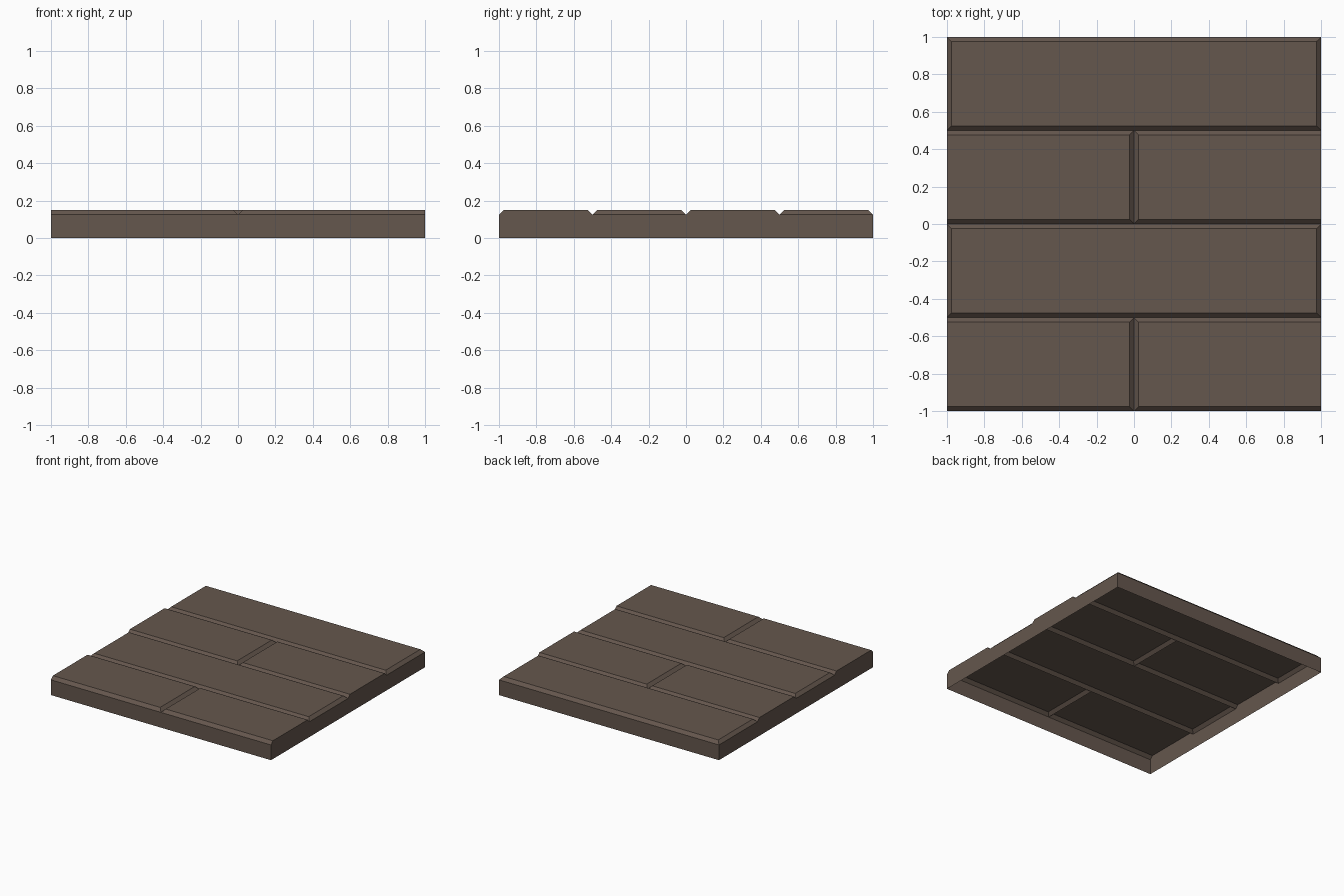
import bpy, bmesh

if "Cube" in bpy.data.objects:
    bpy.data.objects.remove(bpy.data.objects["Cube"])

TOP, SEAM, BEVEL = 0.15, 0.125, 0.025

stone = bpy.data.materials.new("brown stone")
stone.diffuse_color = (0.130, 0.095, 0.075, 1)
stone.use_nodes = True
stone.node_tree.nodes["Principled BSDF"].inputs["Base Color"].default_value = stone.diffuse_color


def make_object(name, bm):
    mesh = bpy.data.meshes.new(name)
    bm.to_mesh(mesh)
    bm.free()
    mesh.materials.append(stone)
    obj = bpy.data.objects.new(name, mesh)
    bpy.context.collection.objects.link(obj)
    return obj


def open_block(name, lower, upper, z0, z1, capped):
    """Tapered block without a bottom; lower and upper are (x0, x1, y0, y1)."""
    bm = bmesh.new()

    def ring(r, z):
        x0, x1, y0, y1 = r
        return [bm.verts.new((x, y, z))
                for x, y in ((x0, y0), (x1, y0), (x1, y1), (x0, y1))]

    a, b = ring(lower, z0), ring(upper, z1)
    for i in range(4):
        j = (i + 1) % 4
        bm.faces.new((a[i], a[j], b[j], b[i]))
    if capped:
        bm.faces.new(b)
    return make_object(name, bm)


def paver(name, x0, x1, y0, in_left, in_right):
    y1 = y0 + 0.5
    open_block(name, (x0, x1, y0, y1),
               (x0 + in_left, x1 - in_right, y0 + BEVEL, y1 - BEVEL),
               SEAM, TOP, True)


# Hollow outer skirt
square = (-1, 1, -1, 1)
open_block("skirt", square, square, 0, SEAM, False)

# Alternating rows: two half pavers running off the edge, then one full paver
for row in range(4):
    y = -1 + row * 0.5
    if row % 2 == 0:
        paver(f"left_paver_{row}", -1, 0, y, 0, BEVEL)
        paver(f"right_paver_{row}", 0, 1, y, BEVEL, 0)
    else:
        paver(f"full_paver_{row}", -1, 1, y, BEVEL, BEVEL)
